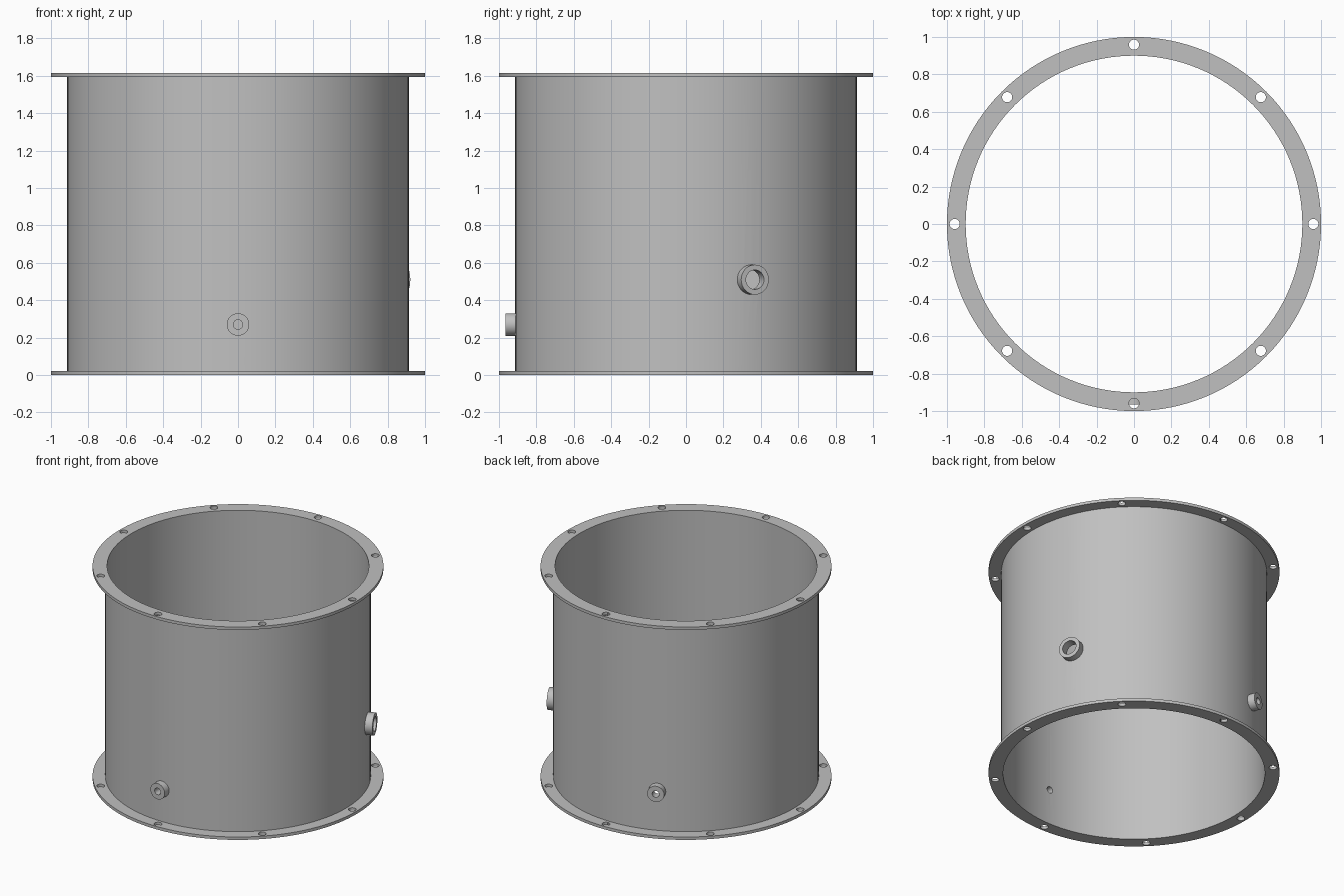
import bpy, math
from mathutils import Matrix, Vector

cube = bpy.data.objects.get("Cube")
if cube:
    bpy.data.objects.remove(cube, do_unlink=True)

GREY = (0.53, 0.53, 0.53, 1)
steel = bpy.data.materials.new("plain grey steel")
steel.use_nodes = True
steel.diffuse_color = GREY
steel.node_tree.nodes["Principled BSDF"].inputs["Base Color"].default_value = GREY

HEIGHT, PLATE = 1.615, 0.022
INNER, WALL, RIM = 0.9, 0.913, 1.0
BOLT_CIRCLE, BOLT_R = 0.959, 0.027


def ring(name, r_in, r_out, z0, z1, segs):
    """Closed tube about the z axis."""
    verts, faces = [], []
    for i in range(segs):
        a = math.tau * i / segs
        for r, z in ((r_in, z0), (r_out, z0), (r_out, z1), (r_in, z1)):
            verts.append((r * math.cos(a), r * math.sin(a), z))
        j = (i + 1) % segs
        for k in range(4):
            n = (k + 1) % 4
            faces.append((4 * i + k, 4 * j + k, 4 * j + n, 4 * i + n))
    mesh = bpy.data.meshes.new(name)
    mesh.from_pydata(verts, [], faces)
    mesh.materials.append(steel)
    obj = bpy.data.objects.new(name, mesh)
    bpy.context.collection.objects.link(obj)
    return obj


def cutter(radius, depth, matrix):
    bpy.ops.mesh.primitive_cylinder_add(vertices=32, radius=radius, depth=depth)
    obj = bpy.context.object
    obj.name = "hole_cutter"
    obj.hide_render = True
    obj.data.materials.append(steel)
    obj.matrix_world = matrix
    return obj


def drill(obj, tools):
    """Cut every tool out of the part and bake the result."""
    for tool in tools:
        mod = obj.modifiers.new("hole", 'BOOLEAN')
        mod.operation, mod.solver, mod.object = 'DIFFERENCE', 'EXACT', tool
    bpy.context.view_layer.update()
    baked = bpy.data.meshes.new_from_object(
        obj.evaluated_get(bpy.context.evaluated_depsgraph_get()))
    obj.modifiers.clear()
    obj.data = baked
    for tool in tools:
        bpy.data.objects.remove(tool, do_unlink=True)


def smooth(obj):
    bpy.ops.object.select_all(action='DESELECT')
    obj.select_set(True)
    bpy.context.view_layer.objects.active = obj
    bpy.ops.object.shade_smooth_by_angle(angle=math.radians(30))


# End flanges with eight bolt holes each
for name, z in (("bottom_flange", 0), ("top_flange", HEIGHT - PLATE)):
    flange = ring(name, INNER, RIM, z, z + PLATE, 128)
    bolts = []
    for i in range(8):
        a = math.tau * i / 8
        spot = Vector((BOLT_CIRCLE * math.cos(a), BOLT_CIRCLE * math.sin(a), z))
        bolts.append(cutter(BOLT_R, 0.2, Matrix.Translation(spot)))
    drill(flange, bolts)
    smooth(flange)

# Cylindrical shell and its three radial pipe bosses
shell = ring("shell", INNER, WALL, PLATE, HEIGHT - PLATE, 128)
bores = []
for name, degrees, z, r_out, r_bore in (
        ("front_boss", -90, 0.27, 0.06, 0.025),
        ("back_boss", 112.5, 0.32, 0.06, 0.025),
        ("side_boss", 22.5, 0.51, 0.08, 0.052)):
    axis = (Matrix.Translation((0, 0, z))
            @ Matrix.Rotation(math.radians(degrees), 4, 'Z')
            @ Matrix.Rotation(math.pi / 2, 4, 'Y'))
    boss = ring(name, r_bore, r_out, 0.906, 0.964, 32)
    boss.matrix_world = axis
    smooth(boss)
    bores.append(cutter(r_bore, 0.2, axis @ Matrix.Translation((0, 0, WALL))))
drill(shell, bores)
smooth(shell)
